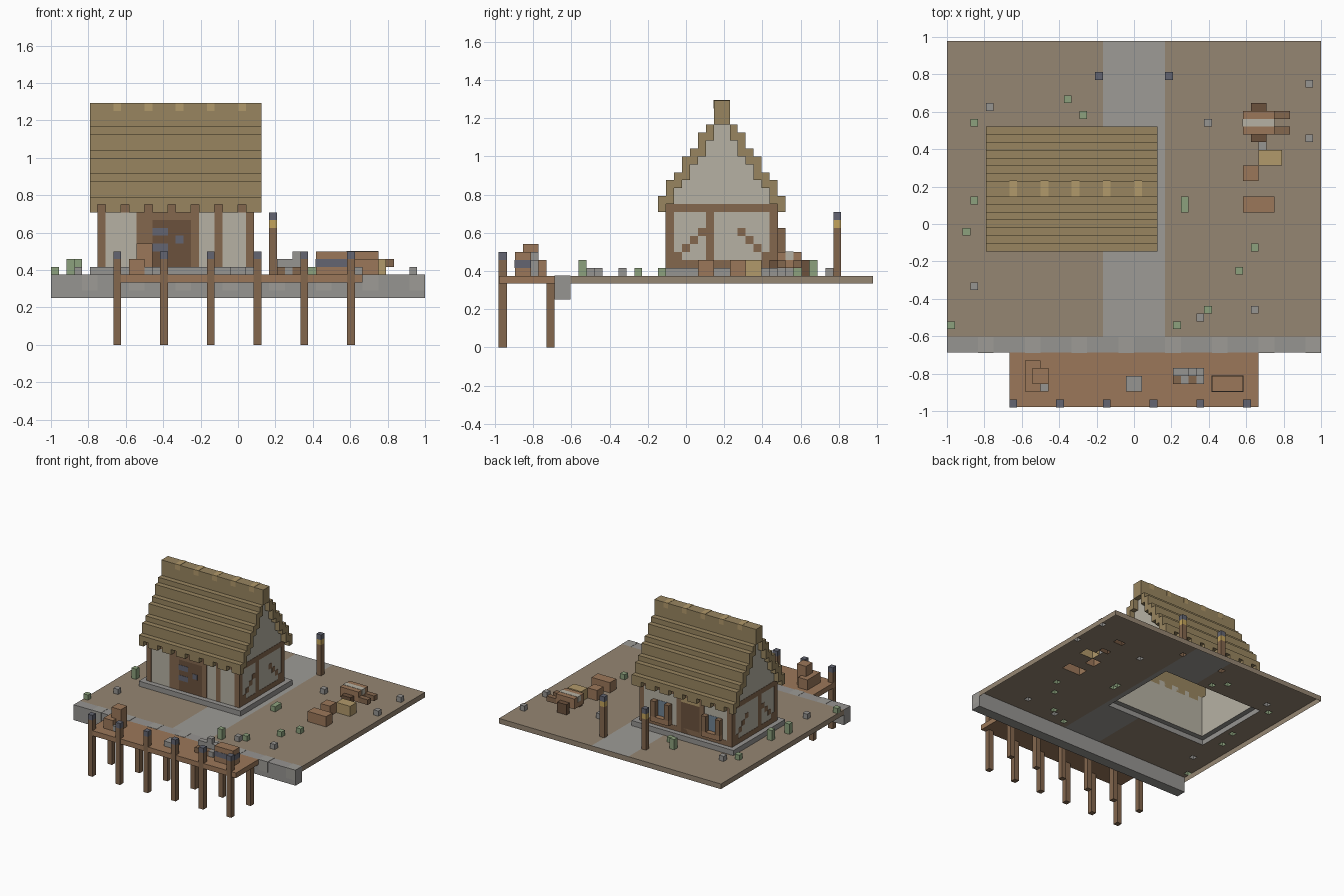
import bpy

if "Cube" in bpy.data.objects:
    bpy.data.objects.remove(bpy.data.objects["Cube"])

V = 1 / 24   # voxel size
E = 0.05     # how far surface details stand proud, in voxels
used = set()  # ground cells covered by something standing on them

CORNERS = {'l': (0, 4, 6, 2), 'r': (1, 3, 7, 5), 'f': (0, 1, 5, 4),
           'b': (2, 6, 7, 3), 't': (4, 5, 7, 6), 'd': (0, 2, 3, 1)}


def material(name, hexcol):
    m = bpy.data.materials.new(name)
    c = [int(hexcol[n:n + 2], 16) / 255 for n in (0, 2, 4)]
    m.diffuse_color = [x ** 2.2 for x in c] + [1]
    m.use_nodes = True
    m.node_tree.nodes["Principled BSDF"].inputs["Base Color"].default_value = m.diffuse_color
    return m


WOOD = material("wood", "83674f")
PLANK = material("plank", "9a775a")
DARK = material("dark_wood", "6b523f")
PLASTER = material("plaster", "b5b0a2")
THATCH = material("thatch", "978460")
STRAW = material("straw", "b0986a")
STONE = material("stone", "959390")
SLATE = material("slate", "636570")
EARTH = material("earth", "948572")
PATH = material("path", "9c9a95")
LEAF = material("leaf", "8ba07c")
GLASS = material("glass", "6f8191")
GLOW = material("lamp", "c2a25c")


def mesh_object(name, mat, verts, faces):
    me = bpy.data.meshes.new(name)
    me.from_pydata([((x - 24) * V, (y - 23.5) * V, z * V) for x, y, z in verts], [], faces)
    me.materials.append(mat)
    ob = bpy.data.objects.new(name, me)
    bpy.context.collection.objects.link(ob)
    return ob


def part(name, mat, boxes):
    """Boxes are x0, x1, y0, y1, z0, z1 and optionally the faces to build."""
    verts, faces = [], []
    for b in boxes:
        x0, x1, y0, y1, z0, z1 = b[:6]
        grounded = z0 == 9 and y0 >= 9
        keep = b[6] if len(b) > 6 else ("lrfbt" if grounded else "lrfbtd")
        if grounded:
            used.update((x, y) for x in range(int(x0), int(x1)) for y in range(int(y0), int(y1)))
        n = len(verts)
        verts += [(x, y, z) for z in (z0, z1) for y in (y0, y1) for x in (x0, x1)]
        faces += [[n + c for c in CORNERS[f]] for f in keep]
    return mesh_object(name, mat, verts, faces)


# quay wall, jetty deck and its piles
part("quay_wall", STONE, [(0, 48, 7, 9, 6, 9)])
part("quay_light_stones", PATH, [(x, x + 2, 7 - E, 9, 7, 9 + E, "lrft") for x in range(4, 48, 6)])
part("jetty_deck", PLANK, [(8, 40, 0, 7, 8, 9)])
piles = range(8, 40, 6)
part("jetty_front_piles", WOOD, [(x, x + 1, -E, 1, 0, 11) for x in piles])
part("jetty_pile_caps", SLATE, [(x, x + 1, -E, 1, 11, 12) for x in piles])
part("jetty_back_piles", WOOD, [(x, x + 1, 6, 7, 0, 8) for x in piles])

# cargo on the jetty
part("jetty_crates", PLANK, [(10, 12, 2, 6, 9, 11), (12, 13, 3, 5, 9, 11), (11, 13, 3, 5, 11, 13)])
part("jetty_chest", PLANK, [(34, 38, 2, 4, 9, 12)])
part("chest_band", SLATE, [(34 - E, 38 + E, 2 - E, 4 + E, 10, 11)])
part("fish_pile", STONE, [(29, 33, 4, 5, 9, 11), (30, 31, 3, 4, 9, 10), (32, 33, 3, 4, 9, 10),
                          (31, 32, 4, 5, 11, 12), (12, 13, 2, 3, 9, 10), (23, 25, 2, 4, 9, 10)])
part("fish_baskets", WOOD, [(29, 30, 3, 4, 9, 10), (31, 32, 3, 4, 9, 10)])

# stone foundation ring
part("foundation", STONE, [(5, 27, 20, 21, 9, 10, "lrft"), (5, 27, 35, 36, 9, 10, "lrbt"),
                           (5, 6, 21, 35, 9, 10, "lt"), (26, 27, 21, 35, 9, 10, "rt")])
used.update((x, y) for x in range(5, 27) for y in range(20, 36))

# roof: stepped courses, mirrored about y = 28
tops = [19, 21, 22, 24, 25, 27, 28]
bots = [18] + [t - 1 for t in tops[:-1]]
roof, gable = [], []
for d, (t, b) in enumerate(zip(tops, bots)):
    for back in (False, True):
        y0, y1 = (35 - d, 36 - d) if back else (20 + d, 21 + d)
        roof.append((5, 27, y0, y1, b, t, "lrt" + ("b" if back else "f")))
        inner = "f" if back else "b"
        roof += [(5, 6, y0, y1, b, t, "d" + inner), (26, 27, y0, y1, b, t, "d" + inner)]
        if d:
            gable.append((6, 26, y0, y1, 18, b, "lr"))
roof += [(5, 27, 27, 29, 28, 31, "lrfbt"), (5, 6, 27, 29, 28, 31, "d"), (26, 27, 27, 29, 28, 31, "d")]
gable.append((6, 26, 27, 29, 18, 28, "lr"))
part("thatched_roof", THATCH, roof)
part("thatch_fringe", THATCH, [(x, x + 1, y, y + 1, 17, 18, "lrfbd")
                               for x in range(5, 27) if x % 3 for y in (20, 35)])
part("fringe_gaps", THATCH, [(x, x + 1, y, y + 1, 18, 19, "d")
                             for x in range(6, 27, 3) for y in (20, 35)])
part("ridge_ties", STRAW, [(x, x + 1, 27 - E, 29 + E, 30, 31 + E, "lrfbt") for x in range(8, 27, 4)])

# walls and gables
part("walls", PLASTER, [(6, 26, 21, 35, 10, 18, "lrfb")])
part("gables", PLASTER, gable)

# timber frame: corner posts, studs, beams and stepped braces
timber = []
for y, f in ((21 - E, "f"), (35, "b")):
    bars = [(6, 7, 10, 18), (25, 26, 10, 18), (6, 26, 17, 18)]
    if f == "f":
        bars += [(11, 12, 10, 18), (12, 19, 16, 17), (12, 13, 10, 17), (18, 19, 10, 17), (21, 22, 10, 18)]
    else:
        bars += [(6, 26, 10, 11), (12, 13, 10, 18), (17, 18, 10, 18)]
    timber += [(a, b, y, y + E, c, e, "lrtd" + f) for a, b, c, e in bars]
sides = [(21, 22, 10, 18), (26, 27, 10, 18), (34, 35, 10, 18), (21, 35, 17, 18), (21, 35, 10, 11)]
sides += [(22 + n, 23 + n, 11 + n, 12 + n) for n in range(4)]
sides += [(30 + n, 31 + n, 14 - n, 15 - n) for n in range(4)]
for x, f in ((6 - E, "l"), (26, "r")):
    timber += [(x, x + E, a, b, c, e, "fbtd" + f) for a, b, c, e in sides]
part("timber_frame", WOOD, timber)

# doors
part("front_door", DARK, [(13, 18, 21 - E, 21, 10, 16, "lrft")])
part("front_door_hinges", SLATE, [(13, 15, 21 - 2 * E, 21, z, z + 1, "lrftd") for z in (12, 14)]
     + [(16, 17, 21 - 2 * E, 21, 13, 14, "lrftd")])
part("back_door", DARK, [(13, 17, 35, 35 + E, 10, 16, "lrbt")])
part("back_door_lintel", STRAW, [(13, 17, 35, 35 + E, 16, 17, "lrbt")])

# back windows with shutters and flower boxes
part("window_panes", GLASS, [(x, x + 2, 35, 35 + E, 12, 15) for x in (9, 20)])
part("shutters", WOOD, [(x, x + 1, 35, 36, 12, 15) for x in (8, 11, 19, 22)])
part("flower_boxes", PLANK, [(x, x + 4, 35, 36, 11, 12) for x in (8, 19)])

# lamp posts by the back path
for name, mat, z0, z1 in (("post", WOOD, 9, 15), ("light", GLOW, 15, 16), ("cap", SLATE, 16, 17)):
    part("lamp_" + name, mat, [(x, x + 1, 42, 43, z0, z1) for x in (19, 28)])

# handcart
part("cart_body", PLANK, [(38, 42, 35, 38, 10, 12)])
part("cart_load", PLASTER, [(38 - E, 42 + E, 36, 37, 11, 12 + E)])
part("cart_wheels", DARK, [(39, 41, y, y + 1, 9, 11) for y in (34, 38)])
part("cart_handles", WOOD, [(42, 44, y, y + 1, 10, 11) for y in (35, 37)])

# goods beside the cart
part("hay_bale", STRAW, [(40, 43, 31, 33, 9, 11)])
part("yard_crates", PLANK, [(38, 40, 29, 31, 9, 11), (38, 42, 25, 27, 9, 11)])

# scattered stones and plants
stones = [(5, 38), (3, 15), (46, 41), (46, 34), (33, 36), (39, 12), (32, 11), (40, 33)]
part("loose_stones", STONE, [(x, x + 1, y, y + 1, 9, 10) for x, y in stones])
low = [(3, 36), (17, 37), (0, 10), (39, 20), (37, 17), (33, 12), (30, 25), (30, 26)]
tall = [(2, 22), (3, 26), (15, 39), (29, 10)]
part("plants", LEAF, [(x, x + 1, y, y + 1, 9, 10) for x, y in low]
     + [(x, x + 1, y, y + 1, 9, 11) for x, y in tall])

# ground surface, open wherever something stands on it
cells = [(x, y) for x in range(48) for y in range(9, 47) if (x, y) not in used]
part("path", PATH, [(x, x + 1, y, y + 1, 8, 9, "t") for x, y in cells if 20 <= x < 28])
part("ground", EARTH, [(x, x + 1, y, y + 1, 8, 9, "t") for x, y in cells if not 20 <= x < 28])
part("ground_edge", EARTH, [(0, 48, 9, 47, 8, 9, "lrb")])
